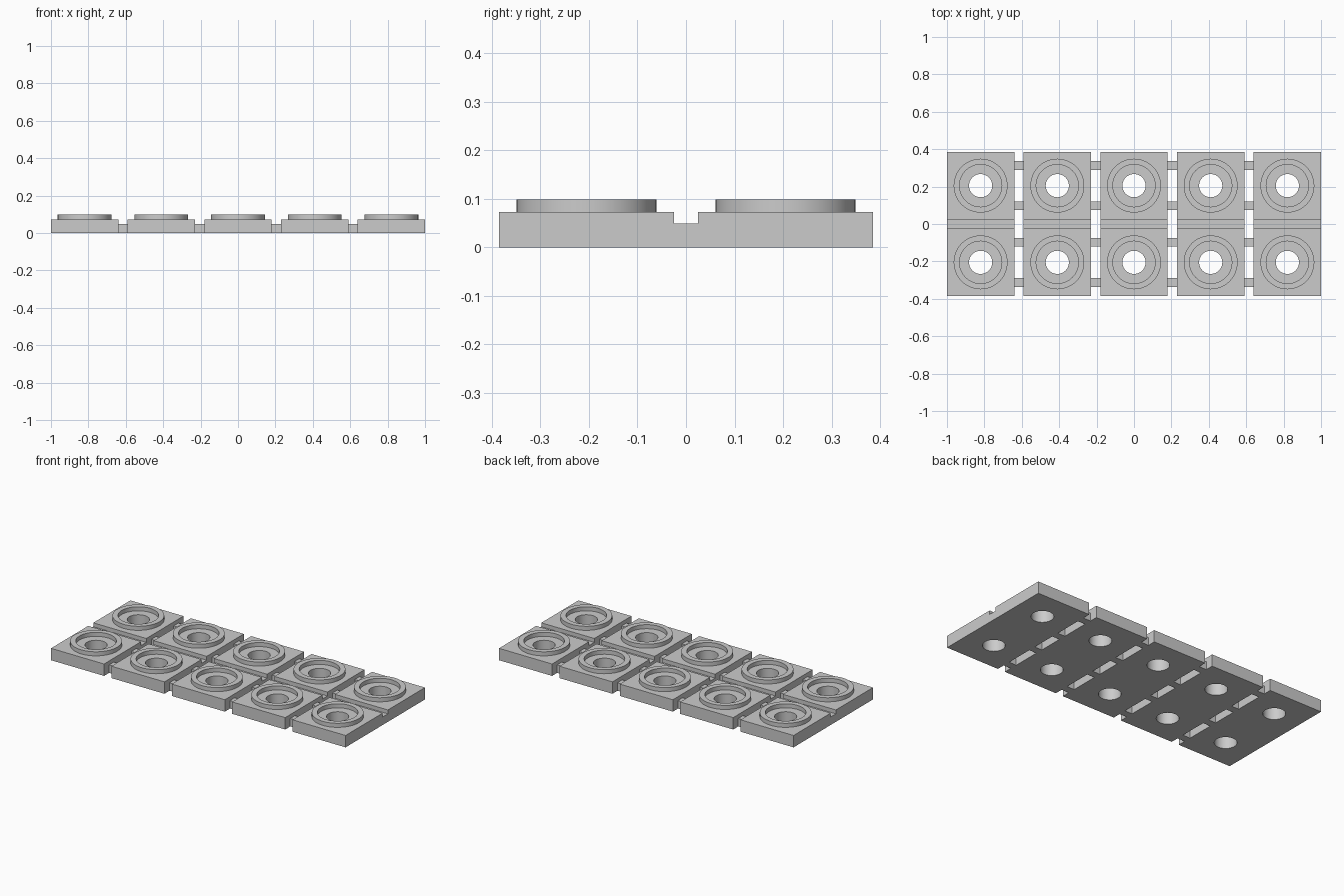
import bpy
import bmesh
from math import cos, sin, tau, radians

if "Cube" in bpy.data.objects:
    bpy.data.objects.remove(bpy.data.objects["Cube"], do_unlink=True)

HALF, GAP, PITCH = 0.18, 0.05, 0.41
LOW, DECK, TOP = 0.049, 0.073, 0.098
RIM, RECESS, BORE = 0.144, 0.113, 0.062
SEGMENTS = 64

grey = bpy.data.materials.new("plain grey")
grey.use_nodes = True
grey.diffuse_color = (0.6, 0.6, 0.6, 1)
grey.node_tree.nodes["Principled BSDF"].inputs["Base Color"].default_value = grey.diffuse_color


def finish(bm, name):
    """Turn a bmesh into a grey mesh with sharp edges kept."""
    bmesh.ops.recalc_face_normals(bm, faces=bm.faces)
    mesh = bpy.data.meshes.new(name)
    bm.to_mesh(mesh)
    bm.free()
    mesh.materials.append(grey)
    mesh.shade_smooth()
    mesh.set_sharp_from_angle(angle=radians(30))
    return mesh


def place(name, mesh, x, y):
    obj = bpy.data.objects.new(name, mesh)
    obj.location = (x, y, 0)
    bpy.context.collection.objects.link(obj)


def box_mesh(name, width, depth, height):
    bm = bmesh.new()
    bmesh.ops.create_cube(bm, size=1)
    bmesh.ops.scale(bm, vec=(width, depth, height), verts=bm.verts)
    bmesh.ops.translate(bm, vec=(0, 0, height / 2), verts=bm.verts)
    return finish(bm, name)


def tile_mesh():
    """Square block, raised rim, recess and through bore as one closed skin."""
    profile = [(HALF, 0, True), (HALF, DECK, True), (RIM, DECK, False),
               (RIM, TOP, False), (RECESS, TOP, False), (RECESS, DECK, False),
               (BORE, DECK, False), (BORE, 0, False)]
    bm = bmesh.new()
    loops = []
    for radius, z, square in profile:
        loop = []
        for i in range(SEGMENTS):
            c, s = cos(tau * i / SEGMENTS), sin(tau * i / SEGMENTS)
            r = radius / max(abs(c), abs(s)) if square else radius
            loop.append(bm.verts.new((r * c, r * s, z)))
        loops.append(loop)
    for k, a in enumerate(loops):
        b = loops[(k + 1) % len(loops)]
        for i in range(SEGMENTS):
            j = (i + 1) % SEGMENTS
            bm.faces.new((a[i], a[j], b[j], b[i]))
    return finish(bm, "tile")


tile = tile_mesh()
bridge = box_mesh("row_bridge", 2 * HALF, GAP, LOW)
bar = box_mesh("link_bar", GAP, 0.046, LOW)

# Five columns of two tiles, joined by low bridges and link bars
for col in range(-2, 3):
    x = col * PITCH
    place("row_bridge", bridge, x, 0)
    for side in (-1, 1):
        y = side * PITCH / 2
        place("tile", tile, x, y)
        if col < 2:
            for offset in (-0.108, 0.108):
                place("link_bar", bar, x + PITCH / 2, y + offset)
